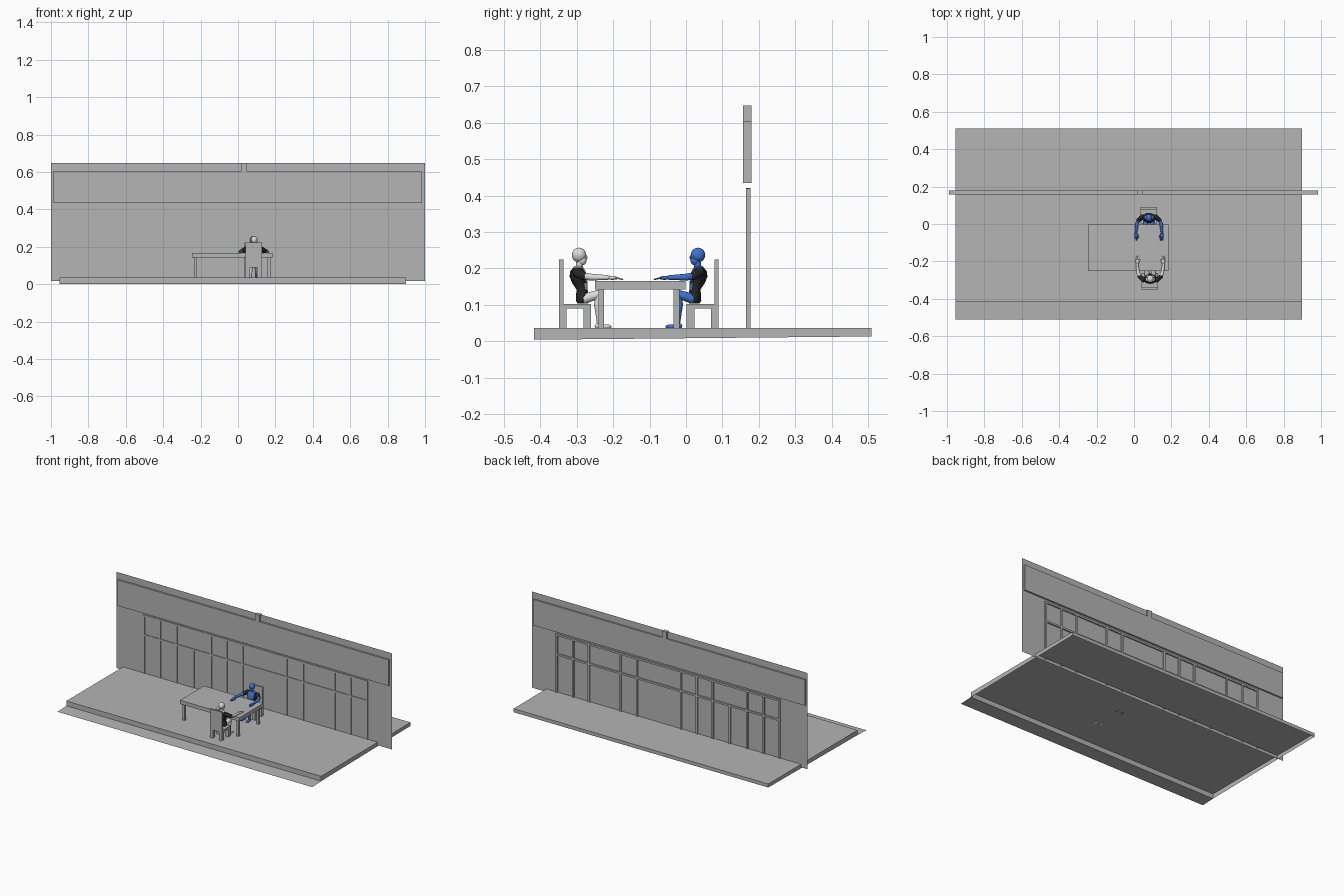
import bpy, bmesh, math
from mathutils import Vector, Matrix

if "Cube" in bpy.data.objects:
    bpy.data.objects.remove(bpy.data.objects["Cube"])


def material(name, rgb):
    m = bpy.data.materials.new(name)
    m.diffuse_color = (*rgb, 1)
    m.use_nodes = True
    m.node_tree.nodes["Principled BSDF"].inputs["Base Color"].default_value = m.diffuse_color
    return m


GREY = material("grey", (0.46, 0.46, 0.46))
BLACK = material("black", (0.02, 0.02, 0.02))
BLUE = material("blue", (0.055, 0.17, 0.62))
WHITE = material("white", (0.72, 0.72, 0.72))


def finish(name, bm, mats, smooth=False):
    bmesh.ops.recalc_face_normals(bm, faces=bm.faces[:])
    me = bpy.data.meshes.new(name)
    bm.to_mesh(me)
    bm.free()
    ob = bpy.data.objects.new(name, me)
    bpy.context.collection.objects.link(ob)
    for m in mats:
        me.materials.append(m)
    if smooth:
        bpy.ops.object.select_all(action='DESELECT')
        ob.select_set(True)
        bpy.context.view_layer.objects.active = ob
        bpy.ops.object.shade_smooth_by_angle(angle=math.radians(50))
    return ob


def add_box(bm, x0, x1, y0, y1, z0, z1):
    mat = Matrix.Translation(((x0 + x1) / 2, (y0 + y1) / 2, (z0 + z1) / 2)) \
        @ Matrix.Diagonal((x1 - x0, y1 - y0, z1 - z0, 1))
    return bmesh.ops.create_cube(bm, size=1, matrix=mat)["verts"]


def boxes(name, items, mat=GREY):
    bm = bmesh.new()
    for it in items:
        add_box(bm, *it)
    return finish(name, bm, [mat])


def sheet(name, corners):
    bm = bmesh.new()
    bm.faces.new([bm.verts.new(c) for c in corners])
    return finish(name, bm, [GREY])


# Floor: slab open underneath, with a sloping underside edge and a front lip
X0, X1, Y0, Y1 = -0.955, 0.897, -0.418, 0.51
bm = bmesh.new()
for v in add_box(bm, X0, X1, Y0, Y1, 0.004, 0.036):
    if v.co.z < 0.02 and v.co.y > 0:
        v.co.z = 0.013
bm.faces.ensure_lookup_table()
bmesh.ops.delete(bm, geom=[f for f in bm.faces if f.calc_center_median().z < 0.012],
                 context='FACES')
finish("floor", bm, [GREY])
sheet("floor_front_lip", [(X0, -0.51, 0), (X1, -0.51, 0), (X1, Y0, 0.004), (X0, Y0, 0.004)])

# Shop front wall, sign board and parapet post
WY = 0.169
sheet("wall", [(-1, WY, 0.016), (1, WY, 0.016), (1, WY, 0.648), (-1, WY, 0.648)])
boxes("sign_board", [(-0.99, 0.985, 0.157, 0.18, 0.434, 0.604)])
boxes("parapet_post", [(0.015, 0.047, 0.157, 0.18, 0.604, 0.648)])

# Window frames
bars = [(-0.80, 0.82, 0.165, 0.177, z - 0.006, z + 0.006) for z in (0.286, 0.415)]
for x in (-0.80, -0.685, -0.565, -0.44, -0.315, -0.20, -0.085,
          0.235, 0.355, 0.585, 0.70, 0.82):
    top = 0.286 if x == -0.44 else 0.42
    bars.append((x - 0.006, x + 0.006, 0.165, 0.177, 0.03, top))
boxes("window_frames", bars)

# Table
boxes("table_top", [(-0.246, 0.185, -0.25, -0.002, 0.142, 0.166)])
boxes("table_legs", [(x, x + 0.016, y, y + 0.016, 0.036, 0.143)
                     for x in (-0.235, 0.157) for y in (-0.241, -0.034)])


# Chairs: yb is the outer back, d the direction they face
def chair(name, x, yb, d):
    def span(a, b):
        return tuple(sorted((yb + d * a, yb + d * b)))
    w = 0.044
    items = [(x - w, x + w, *span(0, 0.012), 0.09, 0.224),
             (x - w, x + w, *span(0, 0.088), 0.09, 0.102)]
    for a, b in ((0, 0.021), (0.067, 0.088)):
        for s in (-1, 1):
            cx = x + s * (w - 0.011)
            items.append((cx - 0.011, cx + 0.011, *span(a, b), 0.036, 0.091))
    boxes(name, items)


chair("front_chair", 0.083, -0.349, 1)
chair("rear_chair", 0.08, 0.09, -1)


# Organic helpers
def ball(bm, c, r):
    bmesh.ops.create_uvsphere(bm, u_segments=16, v_segments=10, radius=1,
                              matrix=Matrix.Translation(c) @ Matrix.Diagonal((*r, 1)))


def limb(bm, pts):
    """Tapered chain through (point, radius) stations with round joints."""
    for p, r in pts:
        ball(bm, p, (r, r, r))
    for (a, ra), (b, rb) in zip(pts, pts[1:]):
        a, b = Vector(a), Vector(b)
        rot = (b - a).to_track_quat('Z', 'Y').to_matrix().to_4x4()
        bmesh.ops.create_cone(bm, cap_ends=False, segments=14, radius1=ra, radius2=rb,
                              depth=(b - a).length,
                              matrix=Matrix.Translation((a + b) / 2) @ rot)


def loft(bm, rings, n=20):
    """Elliptical rings (z, y, half width, half depth) joined upwards."""
    loops = []
    for z, y, hw, hd in rings:
        loops.append([bm.verts.new((hw * math.cos(2 * math.pi * i / n),
                                    y + hd * math.sin(2 * math.pi * i / n), z))
                      for i in range(n)])
    for a, b in zip(loops, loops[1:]):
        for i in range(n):
            j = (i + 1) % n
            bm.faces.new((a[i], a[j], b[j], b[i]))
    bm.faces.new(loops[0])
    bm.faces.new(loops[-1])


# Seated mannequin, modelled facing +y about its own head axis
def figure(tag, skin, x, y, d):
    place = Matrix.Translation((x, y, 0)) @ Matrix.Rotation(0 if d > 0 else math.pi, 4, 'Z')

    def done(part, bm, mats):
        bm.transform(place)
        finish(f"{tag}_{part}", bm, mats, True)

    # Torso: dark vest with a skin-coloured chest and collar
    bm = bmesh.new()
    loft(bm, [(0.103, 0.008, 0.022, 0.014), (0.112, 0.008, 0.03, 0.019),
              (0.126, 0.008, 0.029, 0.018), (0.142, 0.006, 0.023, 0.015),
              (0.16, 0.0, 0.029, 0.021), (0.178, -0.004, 0.036, 0.024),
              (0.192, -0.005, 0.037, 0.021), (0.202, -0.004, 0.024, 0.014),
              (0.206, -0.003, 0.011, 0.011)])
    bmesh.ops.recalc_face_normals(bm, faces=bm.faces[:])
    for f in bm.faces:
        c = f.calc_center_median()
        if (c.y > 0.008 and abs(c.x) < 0.022 and c.z > 0.15) or c.z > 0.203:
            f.material_index = 1
    done("torso", bm, [BLACK, skin])

    # Head with jaw, face ridge and neck
    bm = bmesh.new()
    loft(bm, [(0.198, -0.003, 0.011, 0.011), (0.21, 0.0, 0.009, 0.01),
              (0.218, 0.0, 0.009, 0.01)], 14)
    ball(bm, (0, -0.002, 0.237), (0.0175, 0.02, 0.02))
    ball(bm, (0, 0.006, 0.223), (0.012, 0.013, 0.015))
    ball(bm, (0, 0.017, 0.23), (0.003, 0.004, 0.007))
    done("head", bm, [skin])

    # Sleeves, forearms and hands
    bm = bmesh.new()
    for s in (-1, 1):
        limb(bm, [((s * 0.036, -0.006, 0.189), 0.014), ((s * 0.056, 0.01, 0.179), 0.0115)])
    done("sleeves", bm, [BLACK])
    bm = bmesh.new()
    for s in (-1, 1):
        limb(bm, [((s * 0.056, 0.012, 0.179), 0.0095), ((s * 0.065, 0.03, 0.176), 0.0095),
                  ((s * 0.07, 0.078, 0.175), 0.0062)])
        ball(bm, (s * 0.069, 0.09, 0.174), (0.0095, 0.014, 0.0055))
        for k in range(4):
            fx = s * (0.062 + k * 0.0045)
            limb(bm, [((fx, 0.098, 0.174), 0.0024), ((fx, 0.118, 0.17), 0.0019)])
        limb(bm, [((s * 0.062, 0.086, 0.174), 0.0028), ((s * 0.055, 0.1, 0.171), 0.002)])
    done("arms", bm, [skin])

    # Legs and feet
    bm = bmesh.new()
    for s in (-1, 1):
        limb(bm, [((s * 0.016, 0.014, 0.117), 0.014), ((s * 0.019, 0.054, 0.13), 0.0115),
                  ((s * 0.019, 0.051, 0.1), 0.0115), ((s * 0.019, 0.054, 0.047), 0.0065)])
        ball(bm, (s * 0.019, 0.052, 0.042), (0.008, 0.011, 0.008))
        ball(bm, (s * 0.021, 0.068, 0.040), (0.009, 0.02, 0.0065))
    done("legs", bm, [skin])


figure("white_figure", WHITE, 0.087, -0.292, 1)
figure("blue_figure", BLUE, 0.08, 0.031, -1)
